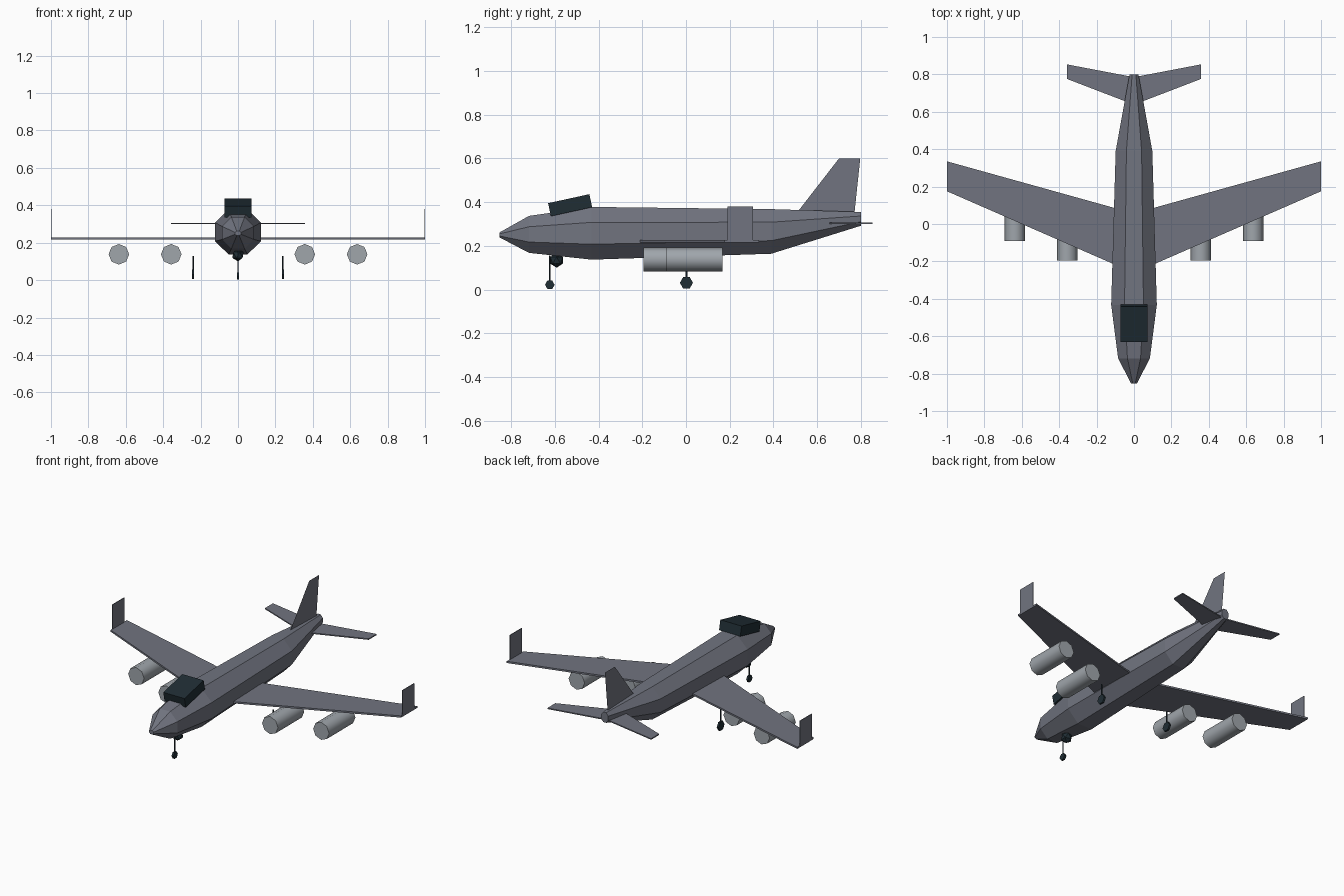
import bpy, bmesh
from math import radians, cos, sin, pi
from mathutils import Matrix

if "Cube" in bpy.data.objects:
    bpy.data.objects.remove(bpy.data.objects["Cube"], do_unlink=True)


def material(name, rgb):
    m = bpy.data.materials.new(name)
    m.use_nodes = True
    m.diffuse_color = (*rgb, 1)
    m.node_tree.nodes["Principled BSDF"].inputs["Base Color"].default_value = (*rgb, 1)
    return m


GREY = material("airframe grey", (0.165, 0.175, 0.215))
LIGHT = material("engine light grey", (0.35, 0.38, 0.41))
DARK = material("dark slate", (0.014, 0.026, 0.034))


def finish(name, bm, mat):
    bmesh.ops.recalc_face_normals(bm, faces=bm.faces)
    me = bpy.data.meshes.new(name)
    bm.to_mesh(me)
    bm.free()
    me.materials.append(mat)
    ob = bpy.data.objects.new(name, me)
    bpy.context.collection.objects.link(ob)
    return ob


def box(name, center, size, mat, tilt=0):
    bm = bmesh.new()
    m = Matrix.Translation(center) @ Matrix.Rotation(radians(tilt), 4, 'X') @ Matrix.Diagonal((*size, 1))
    bmesh.ops.create_cube(bm, size=1, matrix=m)
    return finish(name, bm, mat)


def cylinder(name, center, radius, length, sides, axis, mat, turn=0):
    # axis is the letter of the direction the cylinder runs along
    spin = {'X': Matrix.Rotation(pi / 2, 4, 'Y'), 'Y': Matrix.Rotation(pi / 2, 4, 'X'),
            'Z': Matrix.Identity(4)}[axis]
    bm = bmesh.new()
    bmesh.ops.create_cone(bm, cap_ends=True, segments=sides, radius1=radius, radius2=radius, depth=length,
                          matrix=Matrix.Translation(center) @ spin @ Matrix.Rotation(radians(turn), 4, 'Z'))
    return finish(name, bm, mat)


def panel(name, outline, z, thick, side, mat):
    # Flat lifting surface from (x, y) points, mirrored by side
    bm = bmesh.new()
    low, high = ([bm.verts.new((x * side, y, z + h)) for x, y in outline] for h in (-thick / 2, thick / 2))
    bm.faces.new(low)
    bm.faces.new(high)
    n = len(outline)
    for i in range(n):
        j = (i + 1) % n
        bm.faces.new((low[i], low[j], high[j], high[i]))
    return finish(name, bm, mat)


# Fuselage: octagonal sections (y, bottom, top, half width)
SECTIONS = [(-0.852, 0.238, 0.262, 0.016), (-0.718, 0.168, 0.337, 0.085), (-0.432, 0.137, 0.378, 0.122),
            (0.39, 0.164, 0.368, 0.098), (0.80, 0.292, 0.355, 0.024)]
bm = bmesh.new()
rings = []
for y, bottom, top, half in SECTIONS:
    k = 1 / cos(pi / 8)
    angles = [pi / 8 + i * pi / 4 for i in range(8)]
    rings.append([bm.verts.new((half * k * cos(a), y, (top + bottom) / 2 + (top - bottom) / 2 * k * sin(a)))
                  for a in angles])
for a, b in zip(rings, rings[1:]):
    for i in range(8):
        j = (i + 1) % 8
        bm.faces.new((a[i], a[j], b[j], b[i]))
bm.faces.new(rings[0])
bm.faces.new(rings[-1])
finish("fuselage", bm, GREY)

# Cockpit canopy
box("cockpit", (0, -0.53, 0.386), (0.146, 0.193, 0.061), DARK, 12.3)

# Chin sensor
bm = bmesh.new()
bmesh.ops.create_icosphere(bm, subdivisions=1, radius=0.034, matrix=Matrix.Translation((0, -0.592, 0.134)))
finish("chin_sensor", bm, DARK)

# Tail fin: a single sheet
bm = bmesh.new()
bm.faces.new([bm.verts.new((0, y, z)) for y, z in [(0.51, 0.355), (0.70, 0.60), (0.797, 0.60), (0.77, 0.345)]])
finish("tail_fin", bm, GREY)

# Nose gear
cylinder("nose_strut", (0, -0.623, 0.09), 0.004, 0.13, 6, 'Z', DARK)
cylinder("nose_wheel", (0, -0.623, 0.022), 0.022, 0.013, 6, 'X', DARK)

for label, s in (("left", 1), ("right", -1)):
    # Wings with upright tips
    panel(label + "_wing", [(0.08, -0.227), (1, 0.175), (1, 0.335), (0.08, 0.079)], 0.222, 0.011, s, GREY)
    box(label + "_winglet", (s * 0.998, 0.248, 0.299), (0.004, 0.115, 0.162), GREY)
    panel(label + "_tailplane", [(0, 0.638), (0.357, 0.775), (0.357, 0.853), (0, 0.785)], 0.303, 0.007, s, GREY)

    # Engines
    for place, x, front in (("inner", 0.357, -0.195), ("outer", 0.637, -0.092)):
        engine = cylinder(f"{label}_{place}_engine", (s * x, front + 0.129, 0.138), 0.055, 0.258, 8, 'Y', LIGHT)
        bpy.ops.object.select_all(action='DESELECT')
        engine.select_set(True)
        bpy.context.view_layer.objects.active = engine
        bpy.ops.object.shade_smooth_by_angle(angle=radians(50))

    # Main gear
    cylinder(label + "_main_strut", (s * 0.24, 0.002, 0.082), 0.004, 0.095, 6, 'Z', DARK)
    cylinder(label + "_main_wheel", (s * 0.24, 0.002, 0.031), 0.03, 0.012, 6, 'X', DARK)
